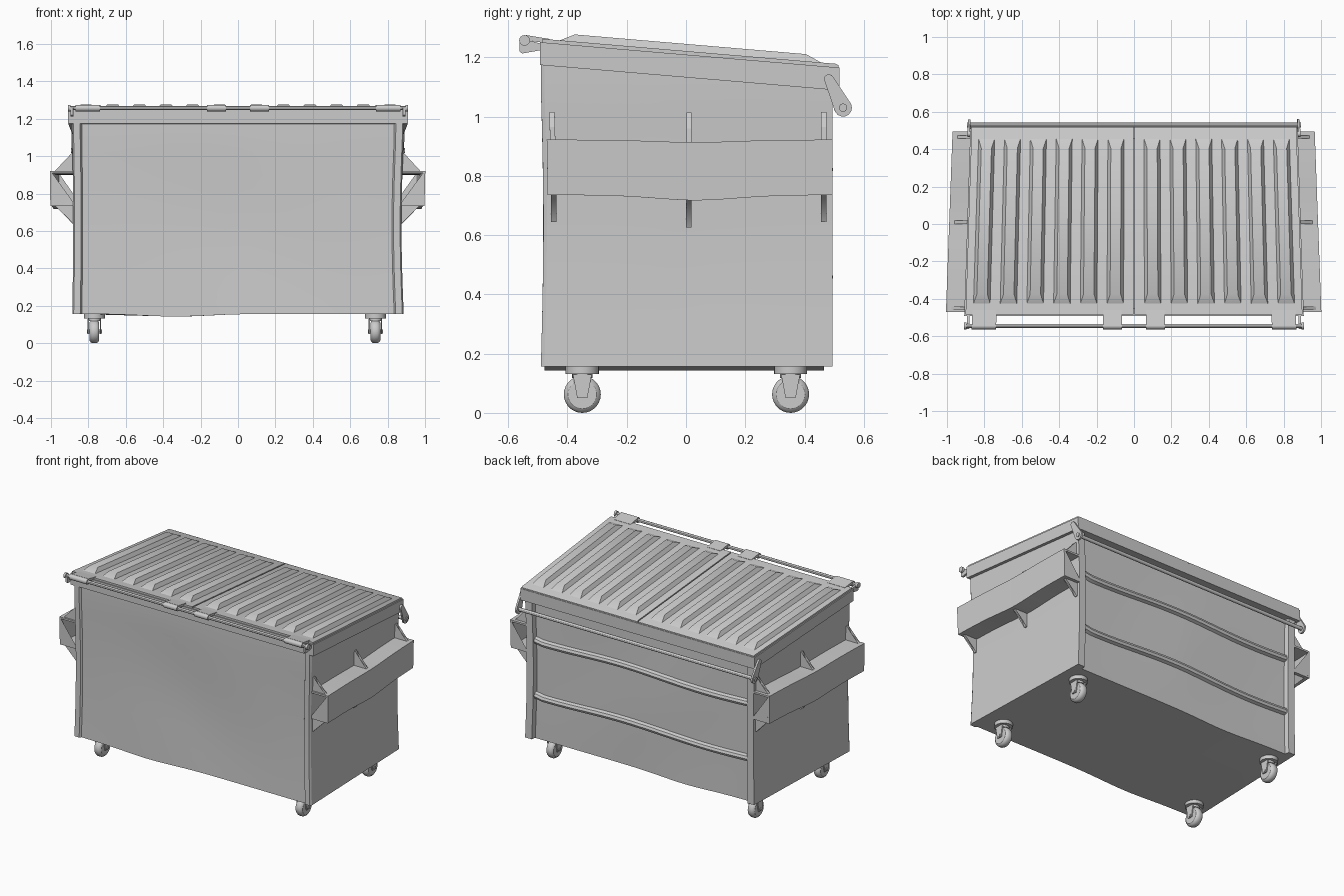
import bpy, bmesh, math
from math import sin, exp, pi
from mathutils import Vector, Matrix

if "Cube" in bpy.data.objects:
    bpy.data.objects.remove(bpy.data.objects["Cube"])


def rim_z(y):
    return 1.25 - 0.085 * (y + 0.48)


def warp(v):
    # taper towards the back plus gentle dents from use
    x, y, z = v
    mid = sin(pi * min(max((z - 0.15) / 0.95, 0), 1))
    nx = x * (1 - 0.035 * (y + 0.47) / 0.97)
    nx -= (0.012 if x > 0 else -0.005) * mid * min(1, abs(x) / 0.8)
    ny = y + (0.009 * mid if y < 0 else 0) + 0.006 * mid * sin(4 * x + 3 * z) * (1 - min(1, abs(x)))
    nz = z
    if abs(x) > 0.8:
        nz -= 0.024 * max(0, mid - 0.2) * exp(-((y - 0.03) / 0.2) ** 2)
    else:
        nz += 0.012 * mid * sin(5 * x + 1)
    if z < 0.3:
        nz -= 0.014 * exp(-((x + 0.33) / 0.25) ** 2)
    return Vector((nx, ny, nz))


def finish(name, bm, deform=True):
    bmesh.ops.recalc_face_normals(bm, faces=bm.faces[:])
    if deform:
        for v in bm.verts:
            v.co = warp(v.co)
    me = bpy.data.meshes.new(name)
    bm.to_mesh(me)
    bm.free()
    ob = bpy.data.objects.new(name, me)
    bpy.context.collection.objects.link(ob)
    return ob


def prism(bm, pts, axis, a, b, n=1, caps=(True, True)):
    # polygon swept along an axis in n steps
    put = {'x': lambda p, t: (t, p[0], p[1]),
           'y': lambda p, t: (p[0], t, p[1]),
           'z': lambda p, t: (p[0], p[1], t)}[axis]
    rows = [[bm.verts.new(put(p, a + (b - a) * i / n)) for p in pts] for i in range(n + 1)]
    m = len(pts)
    for r, s in zip(rows, rows[1:]):
        for i in range(m):
            bm.faces.new((r[i], r[(i + 1) % m], s[(i + 1) % m], s[i]))
    for row, cap in ((rows[0], caps[0]), (rows[-1], caps[1])):
        if cap:
            bmesh.ops.triangulate(bm, faces=[bm.faces.new(row)])
    return rows


def disc(cx, cy, r, n=16, a0=0, a1=2 * pi, closed=True):
    k = n if closed else n - 1
    return [(cx + r * math.cos(a0 + (a1 - a0) * i / k), cy + r * math.sin(a0 + (a1 - a0) * i / k)) for i in range(n)]


def resample(pts, step):
    out = []
    for p, q in zip(pts, pts[1:] + pts[:1]):
        p, q = Vector(p), Vector(q)
        n = max(1, round((q - p).length / step))
        out += [tuple(p.lerp(q, i / n)) for i in range(n)]
    return out


def capsule(p, q, r0, r1):
    # rounded link plate outline between two pivots
    d = math.atan2(q[1] - p[1], q[0] - p[0])
    return (disc(*p, r0, 8, d + pi / 2, d + 3 * pi / 2, False)
            + disc(*q, r1, 8, d - pi / 2, d + pi / 2, False))


# bin body with corner posts and recessed panels
half = [(0.835, -0.478), (0.843, -0.49), (0.878, -0.49), (0.886, -0.478),
        (0.886, 0.495), (0.835, 0.495), (0.828, 0.465)]
outline = resample(half + [(-x, y) for x, y in reversed(half)], 0.07)
bm = bmesh.new()
rows = prism(bm, outline, 'z', 0, 1, 16, (True, False))
for v in bm.verts:
    v.co.z = 0.157 + v.co.z * (rim_z(v.co.y) - 0.03 - 0.157)
finish("bin_body", bm)

# horizontal stiffening ribs on the back
bm = bmesh.new()
for z in (0.45, 0.82):
    prism(bm, [(0.455, z - 0.028), (0.485, z - 0.016), (0.492, z), (0.485, z + 0.016), (0.455, z + 0.028)],
          'x', -0.83, 0.83, 28)
finish("back_ribs", bm)

# sloping top rim frame
bm = bmesh.new()
outer = [(-0.907, -0.492), (0.907, -0.492), (0.907, 0.518), (-0.907, 0.518)]
inner = [(-0.855, -0.45), (0.855, -0.45), (0.855, 0.455), (-0.855, 0.455)]
loops = [[bm.verts.new((x, y, rim_z(y) - d)) for x, y in ring]
         for ring, d in ((outer, 0), (outer, 0.077), (inner, 0.077), (inner, 0))]
for k in range(4):
    a, b = loops[k], loops[(k + 1) % 4]
    for i in range(4):
        j = (i + 1) % 4
        bm.faces.new((a[i], a[j], b[j], b[i]))
finish("top_rim", bm)

# two ribbed lids, each with hinge knuckles
HY, HZ = -0.545, 1.257
for side, s in (("left", -1), ("right", 1)):
    bm = bmesh.new()
    prism(bm, [(-0.485, rim_z(-0.485)), (0.515, rim_z(0.515)),
               (0.515, rim_z(0.515) + 0.008), (0.505, rim_z(0.505) + 0.012),
               (-0.485, rim_z(-0.485) + 0.012)], 'x', s * 0.004, s * 0.9, 8)
    for i in range(6):
        c = s * (0.10 + 0.143 * i)
        base = [(c - 0.046, -0.43), (c + 0.046, -0.43), (c + 0.046, 0.46), (c - 0.046, 0.46)]
        top = [(c - 0.028, -0.375), (c + 0.028, -0.375), (c + 0.028, 0.405), (c - 0.028, 0.405)]
        lo = [bm.verts.new((x, y, rim_z(y) + 0.01)) for x, y in base]
        hi = [bm.verts.new((x, y, rim_z(y) + 0.036)) for x, y in top]
        bm.faces.new(hi)
        for k in range(4):
            bm.faces.new((lo[k], lo[(k + 1) % 4], hi[(k + 1) % 4], hi[k]))
    for x0, x1 in ((0.065, 0.165), (0.735, 0.865)):
        prism(bm, disc(HY, HZ, 0.018), 'x', s * x0, s * x1)
        prism(bm, [(-0.54, 1.257), (-0.46, 1.247), (-0.46, 1.262), (-0.54, 1.275)], 'x', s * x0, s * x1)
    finish(side + "_lid", bm)

# hinge rod with end brackets
bm = bmesh.new()
prism(bm, disc(HY, HZ, 0.011, 12), 'x', -0.905, 0.905)
for s in (-1, 1):
    prism(bm, disc(HY, HZ, 0.018), 'x', s * 0.893, s * 0.907)
    prism(bm, [(-0.562, 1.257), (-0.562, 1.22), (-0.553, 1.213), (-0.485, 1.225), (-0.485, 1.245), (-0.53, 1.257)],
          'x', s * 0.878, s * 0.892)
finish("hinge_rod", bm)

# latch bar and swinging arms at the back
bm = bmesh.new()
prism(bm, disc(0.53, 1.03, 0.012, 12), 'x', -0.92, 0.92)
for s in (-1, 1):
    prism(bm, capsule((0.482, 1.127), (0.53, 1.03), 0.016, 0.03), 'x', s * 0.909, s * 0.922)
    prism(bm, disc(0.53, 1.03, 0.014), 'x', s * 0.922, s * 0.928)
finish("latch_bar", bm)

# fork pockets and their gussets on both sides
for side, s in (("left", -1), ("right", 1)):
    bm = bmesh.new()
    u = [(0.872, 0.922), (1.0, 0.922), (1.0, 0.735), (0.872, 0.735),
         (0.872, 0.747), (0.988, 0.747), (0.988, 0.91), (0.872, 0.91)]
    prism(bm, [(s * (x + 0.008), z) for x, z in u], 'y', -0.475, 0.495, 24)
    finish(side + "_fork_pocket", bm)
    bm = bmesh.new()
    for y in (-0.455, 0.01, 0.465):
        for g in ([(0.872, 1.015), (0.892, 1.015), (0.915, 0.965), (0.985, 0.918), (0.872, 0.918)],
                  [(0.872, 0.645), (0.892, 0.645), (0.915, 0.69), (0.985, 0.738), (0.872, 0.738)]):
            prism(bm, [(s * x, z) for x, z in g], 'y', y - 0.009, y + 0.009)
    finish(side + "_gussets", bm)

# swivel casters
for end, y in (("front", -0.35), ("back", 0.353)):
    for side, x in (("left", -0.768), ("right", 0.735)):
        bm = bmesh.new()
        prism(bm, disc(x, y, 0.056, 24), 'z', 0.132, 0.16)
        prism(bm, disc(x, y, 0.035, 16), 'z', 0.118, 0.132)
        for s in (-1, 1):
            prism(bm, [(y - 0.032, 0.13), (y + 0.032, 0.13), (y + 0.017, 0.05), (y - 0.017, 0.05)],
                  'x', x + s * 0.029, x + s * 0.036)
        prism(bm, disc(y, 0.0625, 0.01, 12), 'x', x - 0.04, x + 0.04)
        finish(end + "_" + side + "_caster_fork", bm, False)
        bm = bmesh.new()
        rings = [[bm.verts.new((x + dx, py, pz)) for py, pz in disc(y, 0.0625, r, 28)]
                 for dx, r in ((-0.026, 0.048), (-0.02, 0.057), (-0.01, 0.0625),
                               (0.01, 0.0625), (0.02, 0.057), (0.026, 0.048))]
        for a, b in zip(rings, rings[1:]):
            for i in range(28):
                bm.faces.new((a[i], a[(i + 1) % 28], b[(i + 1) % 28], b[i]))
        bm.faces.new(rings[0])
        bm.faces.new(rings[-1])
        finish(end + "_" + side + "_wheel", bm, False)

# smooth the panels, keep hard edges
for ob in bpy.context.collection.objects:
    ob.select_set(True)
    bpy.context.view_layer.objects.active = ob
bpy.ops.object.shade_smooth_by_angle(angle=math.radians(30))
